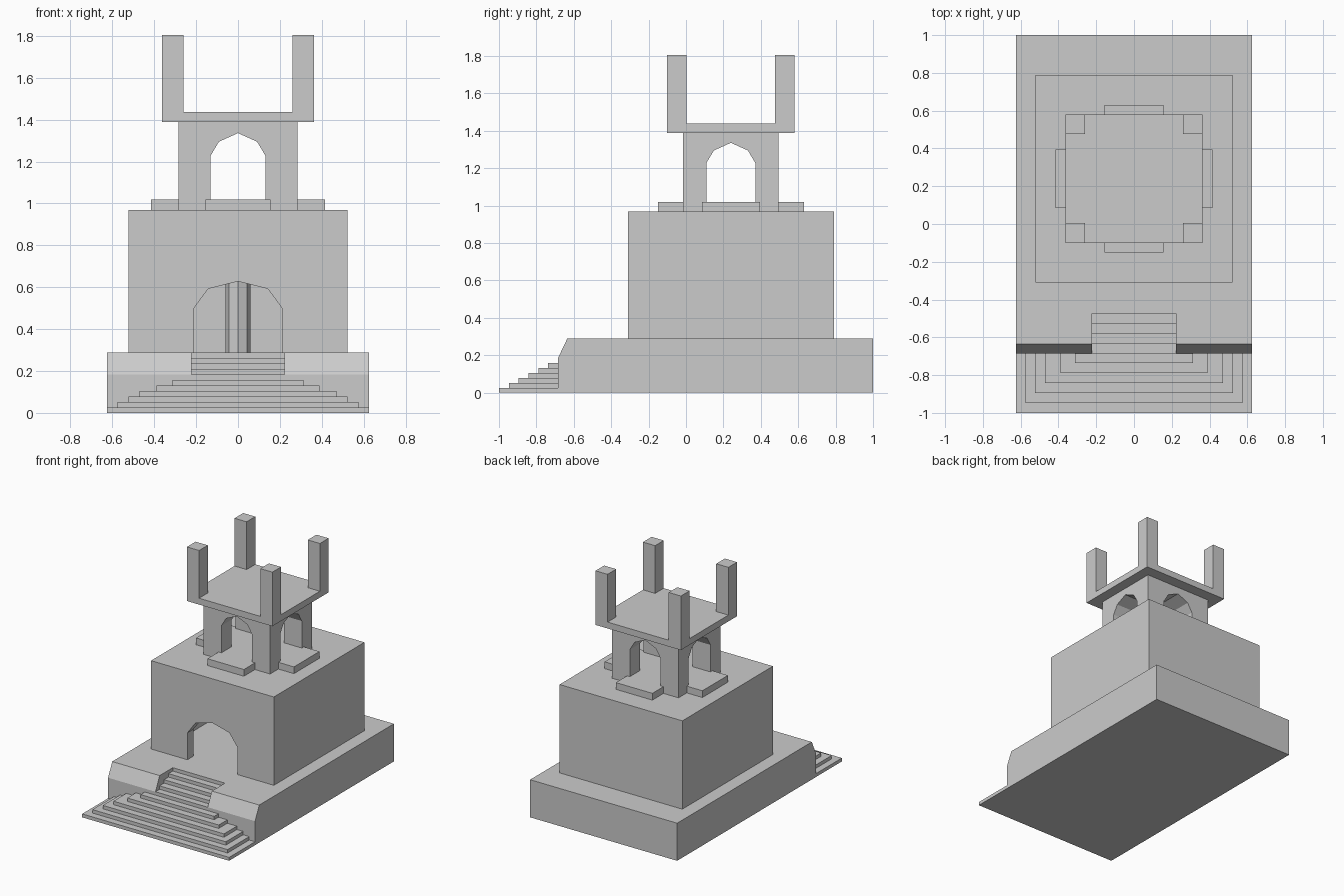
import bpy, bmesh
from math import pi, cos, sin

if "Cube" in bpy.data.objects:
    bpy.data.objects.remove(bpy.data.objects["Cube"])

CY = 0.24          # centre of the tower in y
H = 0.289 / 11     # stair riser


def extrude(name, pts, lo, hi, axis):
    """Extrude a 2D profile: axis x -> (y,z), y -> (x,z), z -> (x,y)."""
    place = {'x': lambda a, b, t: (t, a, b),
             'y': lambda a, b, t: (a, t, b),
             'z': lambda a, b, t: (a, b, t)}[axis]
    bm = bmesh.new()
    low = [bm.verts.new(place(a, b, lo)) for a, b in pts]
    high = [bm.verts.new(place(a, b, hi)) for a, b in pts]
    bm.faces.new(low)
    bm.faces.new(high)
    n = len(pts)
    for i in range(n):
        j = (i + 1) % n
        bm.faces.new((low[i], low[j], high[j], high[i]))
    bmesh.ops.recalc_face_normals(bm, faces=bm.faces)
    me = bpy.data.meshes.new(name)
    bm.to_mesh(me)
    bm.free()
    ob = bpy.data.objects.new(name, me)
    bpy.context.collection.objects.link(ob)
    return ob


def box(name, x0, x1, y0, y1, z0, z1):
    return extrude(name, [(x0, y0), (x1, y0), (x1, y1), (x0, y1)], z0, z1, 'z')


def cut(ob, cutter):
    """Subtract the cutter, then discard it."""
    mod = ob.modifiers.new("cut", 'BOOLEAN')
    mod.operation = 'DIFFERENCE'
    mod.solver = 'EXACT'
    mod.object = cutter
    bpy.context.view_layer.objects.active = ob
    bpy.ops.object.modifier_apply(modifier=mod.name)
    bpy.data.objects.remove(cutter)


def arch(c, w, bottom, spring, shoulder_w, shoulder, apex):
    """Faceted pointed arch outline."""
    return [(c - w, bottom), (c + w, bottom), (c + w, spring),
            (c + shoulder_w, shoulder), (c, apex),
            (c - shoulder_w, shoulder), (c - w, spring)]


# Base terrace with a sloped front edge
base = extrude("base_terrace", [(-0.685, 0), (1, 0), (1, 0.289), (-0.635, 0.289),
                                (-0.685, 7 * H)], -0.625, 0.625, 'x')

# Upper flight recessed into the terrace
steps = [(-0.8, 7 * H)]
for i, y in enumerate((-0.635, -0.58, -0.527, -0.475)):
    steps += [(y, (7 + i) * H), (y, (8 + i) * H if i < 3 else 0.4)]
steps.append((-0.8, 0.4))
cut(base, extrude("stair_cutter", steps, -0.222, 0.222, 'x'))

# Lower flight, narrowing towards the terrace
for i, w in enumerate((0.625, 0.575, 0.523, 0.47, 0.389, 0.313)):
    box(f"front_step_{i + 1}", -w, w, -1 + i * 0.0527, -0.685, i * H, (i + 1) * H)

# Main hall: hollow room with an arched doorway
hall = box("main_hall", -0.522, 0.522, -0.31, 0.79, 0.289, 0.968)
cut(hall, box("room_cutter", -0.45, 0.45, -0.237, 0.717, 0.2, 0.9))
cut(hall, extrude("door_cutter", arch(0, 0.213, 0.2, 0.496, 0.143, 0.592, 0.628),
                  -0.4, -0.1, 'y'))

# Octagonal column in the room
octagon = [(0.06 * cos(i * pi / 4), CY + 0.06 * sin(i * pi / 4)) for i in range(8)]
extrude("inner_column", octagon, 0.289, 0.9, 'z')

# Tower with arches through both axes
tower = box("tower", -0.283, 0.283, CY - 0.255, CY + 0.255, 0.968, 1.389)
cut(tower, extrude("arch_cutter", arch(0, 0.131, 0.9, 1.228, 0.091, 1.295, 1.336),
                   -0.5, 1, 'y'))
cut(tower, extrude("arch_cutter", arch(CY, 0.131, 0.9, 1.228, 0.091, 1.295, 1.336),
                   -0.8, 0.8, 'x'))

# Crossing threshold slabs, forming a ledge at every arch
threshold = [(-0.155, CY - 0.39), (0.155, CY - 0.39), (0.155, CY - 0.155),
             (0.416, CY - 0.155), (0.416, CY + 0.155), (0.155, CY + 0.155),
             (0.155, CY + 0.39), (-0.155, CY + 0.39), (-0.155, CY + 0.155),
             (-0.416, CY + 0.155), (-0.416, CY - 0.155), (-0.155, CY - 0.155)]
extrude("threshold_ledges", threshold, 0.968, 1.02, 'z')

# Roof slab and corner posts
box("roof_slab", -0.363, 0.363, CY - 0.341, CY + 0.341, 1.389, 1.438)
for sx in (-1, 1):
    for sy in (-1, 1):
        x0, x1 = sorted((sx * 0.26, sx * 0.363))
        y0, y1 = sorted((CY + sy * 0.236, CY + sy * 0.341))
        box("corner_post", x0, x1, y0, y1, 1.438, 1.805)
